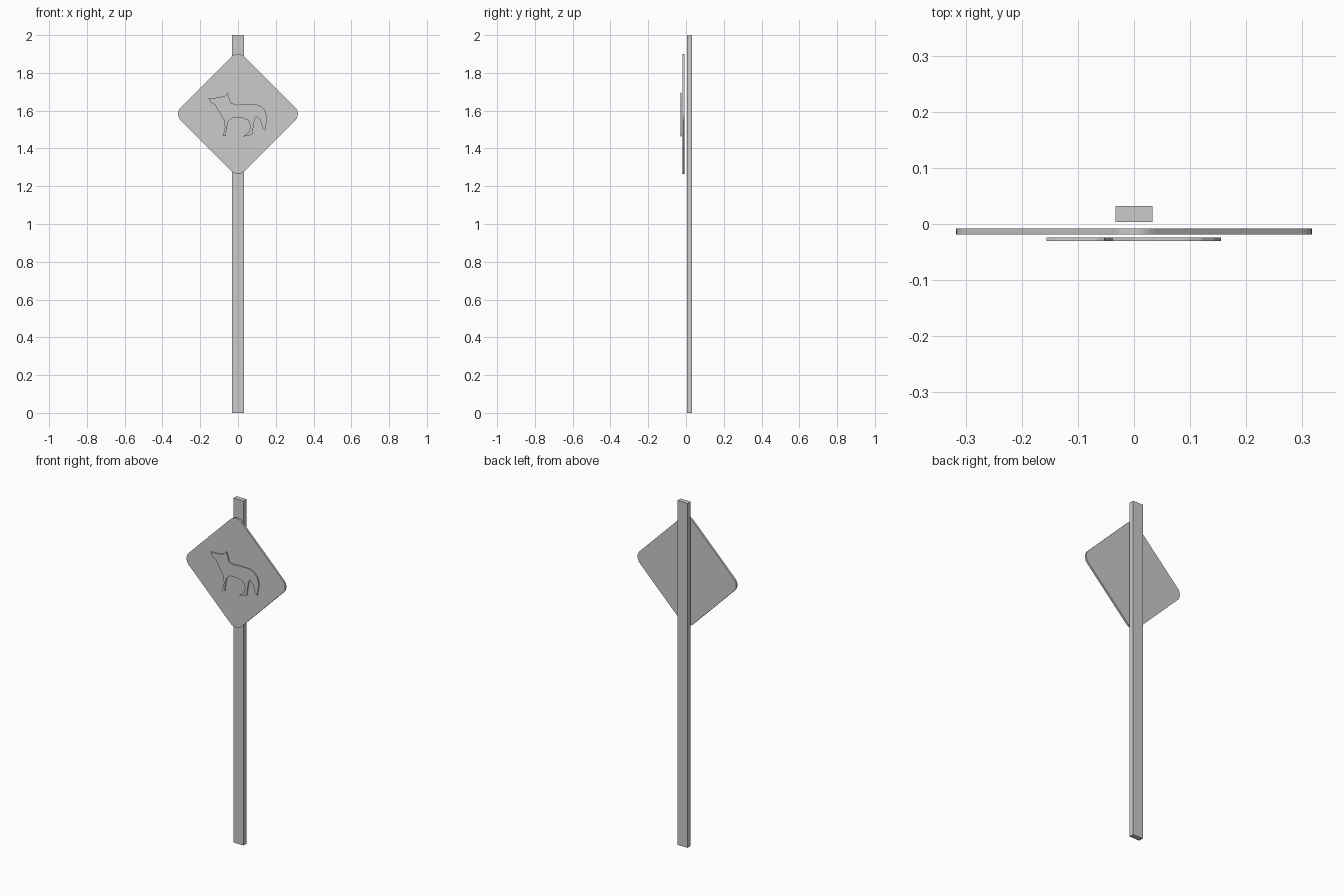
import bpy, bmesh, math

if "Cube" in bpy.data.objects:
    bpy.data.objects.remove(bpy.data.objects["Cube"])

Z_SIGN = 1.583


def plate(name, outline, y_front, y_back):
    """Extrude a closed x/z outline between two depths."""
    bm = bmesh.new()
    face = bm.faces.new([bm.verts.new((x, y_front, z)) for x, z in outline])
    ext = bmesh.ops.extrude_face_region(bm, geom=[face], use_keep_orig=True)
    for v in ext["geom"]:
        if isinstance(v, bmesh.types.BMVert):
            v.co.y = y_back
    bmesh.ops.recalc_face_normals(bm, faces=bm.faces)
    mesh = bpy.data.meshes.new(name)
    bm.to_mesh(mesh)
    bm.free()
    obj = bpy.data.objects.new(name, mesh)
    bpy.context.collection.objects.link(obj)
    return obj


def rounded_diamond(tip, radius, segments):
    """Square standing on its corner, with rounded corners."""
    centre = tip + radius - radius * math.sqrt(2) - radius + radius * (math.sqrt(2) - 1)
    points = []
    for k in range(4):
        a = k * math.pi / 2
        for i in range(segments + 1):
            b = a + math.pi / 2 * (i / segments - 0.5)
            points.append((centre * math.cos(a) + radius * math.cos(b),
                           Z_SIGN + centre * math.sin(a) + radius * math.sin(b)))
    return points


# Post
plate("post", [(-0.033, 0), (0.033, 0), (0.033, 2), (-0.033, 2)], 0.004, 0.032)

# Diamond sign board
plate("sign_board", rounded_diamond(0.317, 0.05, 8), -0.019, -0.008)

# Animal silhouette: head, back, tail, hind leg, belly, front leg, chest
animal = [
    (-0.156, 1.668), (-0.145, 1.667), (-0.103, 1.669), (-0.066, 1.680),
    (-0.053, 1.695), (-0.048, 1.674), (-0.038, 1.640), (0.000, 1.631),
    (0.030, 1.636), (0.095, 1.634), (0.120, 1.624), (0.143, 1.601),
    (0.155, 1.560), (0.143, 1.494), (0.127, 1.516), (0.118, 1.552),
    (0.097, 1.571), (0.088, 1.555), (0.076, 1.477), (0.060, 1.468),
    (0.025, 1.463), (0.058, 1.486), (0.066, 1.520), (0.055, 1.548),
    (0.028, 1.560), (-0.030, 1.562), (-0.053, 1.543), (-0.060, 1.505),
    (-0.065, 1.466), (-0.080, 1.465), (-0.069, 1.510), (-0.074, 1.550),
    (-0.110, 1.608), (-0.120, 1.630), (-0.146, 1.644), (-0.150, 1.655),
]
plate("animal_silhouette", animal, -0.030, -0.024)
